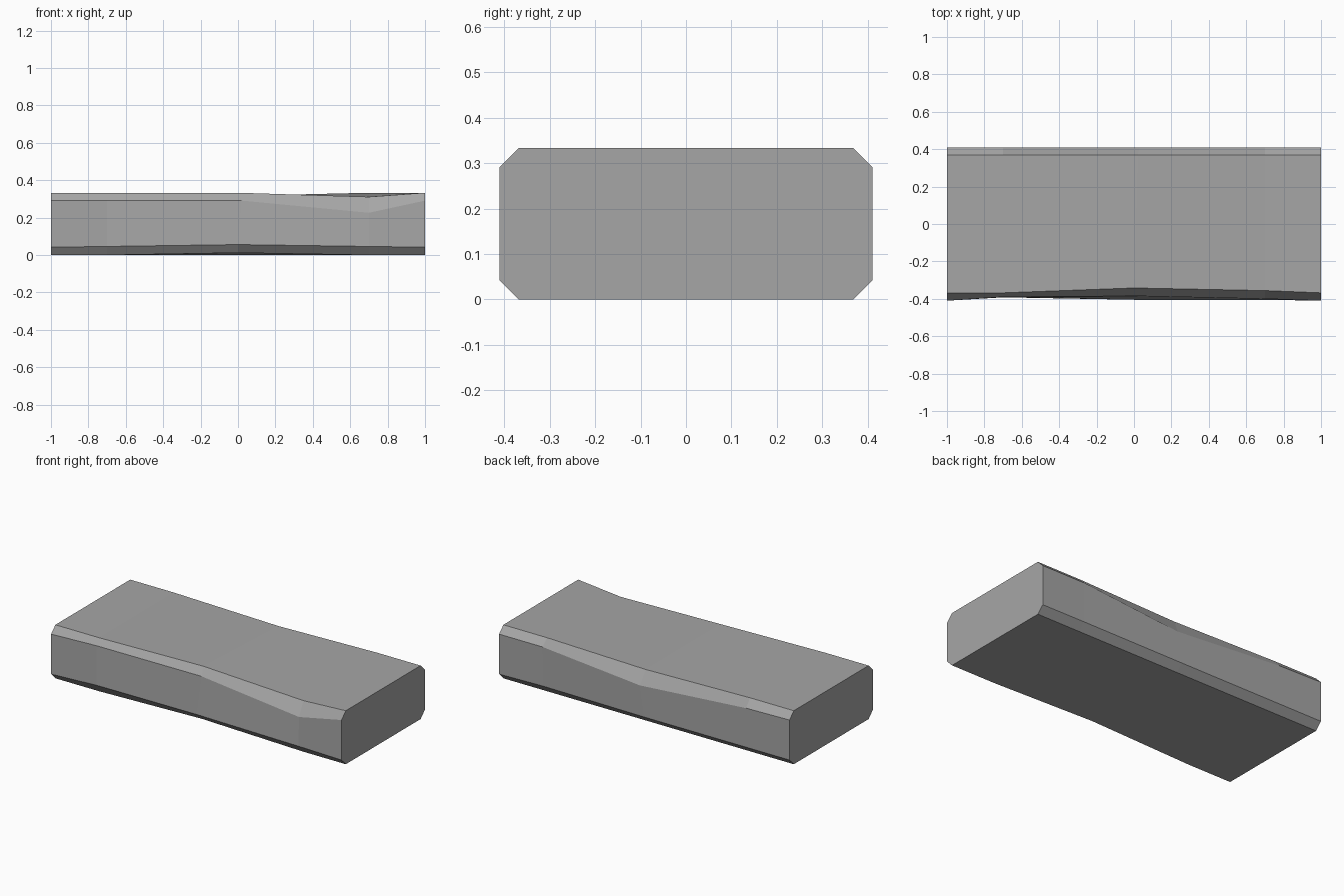
import bpy, bmesh

old = bpy.data.objects.get("Cube")
if old:
    bpy.data.objects.remove(old, do_unlink=True)

# Plain stone grey
stone = bpy.data.materials.new("stone_grey")
stone.use_nodes = True
grey = (0.38, 0.38, 0.38, 1)
stone.diffuse_color = grey
bsdf = stone.node_tree.nodes["Principled BSDF"]
bsdf.inputs["Base Color"].default_value = grey
bsdf.inputs["Roughness"].default_value = 0.9

DEPTH, HEIGHT, CUT = 0.41, 0.333, 0.042
STATIONS = (-1, -0.7, 0, 0.7, 1)

# Corner names of the bevelled section, in order around it
section = {
    "front_base": (-DEPTH + CUT, 0),
    "back_base": (DEPTH - CUT, 0),
    "back_low": (DEPTH, CUT),
    "back_high": (DEPTH, HEIGHT - CUT),
    "back_top": (DEPTH - CUT, HEIGHT),
    "front_top": (-DEPTH + CUT, HEIGHT),
    "front_high": (-DEPTH, HEIGHT - CUT),
    "front_low": (-DEPTH, CUT),
}

# Worn spots: (station, corner) -> shift in x, y, z
wear = {
    (1, "front_high"): (0, 0.02, 0),
    (1, "front_low"): (0, 0.018, 0.004),
    (2, "front_top"): (0, 0.026, 0),
    (2, "front_high"): (0.02, 0.025, 0),
    (2, "front_low"): (0, 0.005, 0.014),
    (2, "front_base"): (0, 0.01, 0.012),
    (3, "front_top"): (0, 0.012, -0.022),
    (3, "front_high"): (0, 0.01, -0.065),
    (3, "front_low"): (0, 0.005, 0.004),
    (2, "back_top"): (0.02, 0, -0.016),
    (2, "back_high"): (0.03, 0, -0.06),
    (1, "back_high"): (0, 0, -0.006),
    (3, "back_low"): (0, -0.004, 0.004),
}

# Loft the sections along the slab
bm = bmesh.new()
rings = []
for i, x in enumerate(STATIONS):
    ring = []
    for name, (y, z) in section.items():
        dx, dy, dz = wear.get((i, name), (0, 0, 0))
        ring.append(bm.verts.new((x + dx, y + dy, z + dz)))
    rings.append(ring)
for a, b in zip(rings, rings[1:]):
    for k in range(len(a)):
        n = (k + 1) % len(a)
        bm.faces.new((a[k], a[n], b[n], b[k]))
bm.faces.new(rings[0])
bm.faces.new(rings[-1])
bmesh.ops.recalc_face_normals(bm, faces=bm.faces)

mesh = bpy.data.meshes.new("stone_slab")
bm.to_mesh(mesh)
bm.free()
mesh.materials.append(stone)
slab = bpy.data.objects.new("stone_slab", mesh)
bpy.context.collection.objects.link(slab)
